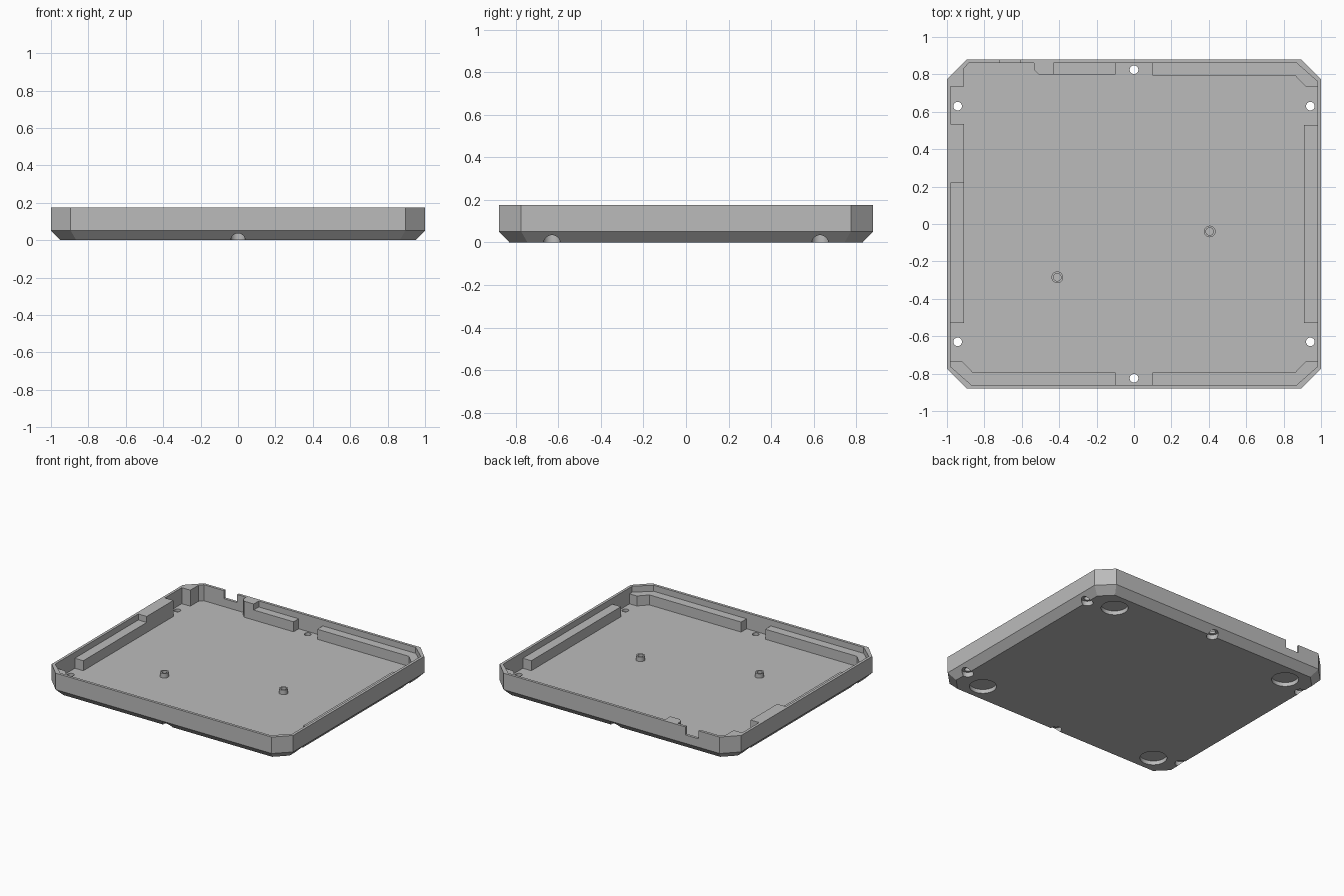
import bpy, bmesh
from mathutils import Matrix

cube = bpy.data.objects.get("Cube")
if cube:
    bpy.data.objects.remove(cube, do_unlink=True)

grey = bpy.data.materials.new("light_grey")
grey.use_nodes = True
colour = (0.5, 0.5, 0.5, 1)
grey.diffuse_color = colour
grey.node_tree.nodes["Principled BSDF"].inputs["Base Color"].default_value = colour


def add_object(name, bm):
    bmesh.ops.recalc_face_normals(bm, faces=bm.faces[:])
    mesh = bpy.data.meshes.new(name)
    bm.to_mesh(mesh)
    bm.free()
    mesh.materials.append(grey)
    obj = bpy.data.objects.new(name, mesh)
    bpy.context.collection.objects.link(obj)
    return obj


def stack(name, layers):
    """Solid through matching outlines, given as (points, z) layers."""
    bm = bmesh.new()
    rings = [[bm.verts.new((x, y, z)) for x, y in pts] for pts, z in layers]
    n = len(rings[0])
    bm.faces.new(rings[0][::-1])
    bm.faces.new(rings[-1])
    for a, b in zip(rings, rings[1:]):
        for i in range(n):
            j = (i + 1) % n
            bm.faces.new((a[i], a[j], b[j], b[i]))
    return add_object(name, bm)


def prism(name, pts, low, high):
    return stack(name, [(pts, low), (pts, high)])


def cylinder(name, x, y, r, low, high):
    bm = bmesh.new()
    bmesh.ops.create_cone(bm, cap_ends=True, segments=40, radius1=r, radius2=r,
                          depth=high - low,
                          matrix=Matrix.Translation((x, y, (low + high) / 2)))
    return add_object(name, bm)


def cut(obj, cutter):
    mod = obj.modifiers.new("cut", 'BOOLEAN')
    mod.operation = 'DIFFERENCE'
    mod.solver = 'EXACT'
    mod.object = cutter
    bpy.context.view_layer.objects.active = obj
    bpy.ops.object.modifier_apply(modifier=mod.name)
    bpy.data.objects.remove(cutter, do_unlink=True)


def octagon(hx, hy, cx, cy):
    return [(-hx + cx, -hy), (hx - cx, -hy), (hx, -hy + cy), (hx, hy - cy),
            (hx - cx, hy), (-hx + cx, hy), (-hx, hy - cy), (-hx, -hy + cy)]


RIM, LEDGE, FLOOR = 0.175, 0.13, 0.055

# Tray body with cut corners and a sloped lower edge
outer = octagon(1, 0.88, 0.105, 0.105)
base = octagon(0.95, 0.83, 0.085, 0.085)
tray = stack("tray", [(base, 0), (outer, 0.052), (outer, RIM)])

# Full-height blocks in the back left corner
back_block = [(-0.51, 0.80), (-0.535, 0.825), (-0.535, 0.86)]
corner_block = [(-0.885, 0.86), (-0.91, 0.83), (-0.91, 0.735),
                (-0.98, 0.735), (-0.98, 0.535), (-0.91, 0.535)]

# Cavity above the ledges
upper = octagon(0.98, 0.86, 0.11, 0.097)
upper = (upper[:5] + [(-0.43, 0.86), (-0.43, 0.80)] + back_block + corner_block
         + [(-0.91, 0.22), (-0.98, 0.22), upper[-1]])
cut(tray, prism("upper_cavity", upper, LEDGE, 0.3))

# Cavity between the ledges, down to the floor
quarter = [(0.10, -0.86), (0.10, -0.795), (0.86, -0.795), (0.92, -0.732),
           (0.98, -0.732), (0.98, -0.53), (0.91, -0.53)]
lower = (quarter + [(x, -y) for x, y in reversed(quarter)]
         + [(-0.10, 0.86), (-0.10, 0.80)] + back_block + corner_block
         + [(-x, y) for x, y in reversed(quarter)])
cut(tray, prism("lower_cavity", lower, FLOOR, 0.3))

# Cable notch in the back wall
notch = [(-0.72, 0.85), (-0.61, 0.85), (-0.61, 0.9), (-0.72, 0.9)]
cut(tray, prism("notch", notch, 0.115, 0.3))

# Screw holes with wider recesses below
holes = [(0, s * 0.825) for s in (-1, 1)]
holes += [(sx * 0.943, sy * 0.63) for sx in (-1, 1) for sy in (-1, 1)]
for x, y in holes:
    cut(tray, cylinder("screw_hole", x, y, 0.023, -0.1, 0.1))
    cut(tray, cylinder("screw_recess", x, y, 0.04, -0.1, 0.035))

# Round foot recesses underneath
for sx in (-1, 1):
    for sy in (-1, 1):
        cut(tray, cylinder("foot_recess", sx * 0.755, sy * 0.695, 0.092, -0.1, 0.03))

# Hollow standoffs on the floor
parts = [tray]
for side, x, y in (("left", 0.405, -0.04), ("right", -0.41, -0.285)):
    post = cylinder(side + "_standoff", x, y, 0.031, FLOOR, 0.088)
    cut(post, cylinder("bore", x, y, 0.02, FLOOR + 0.005, 0.2))
    parts.append(post)

for obj in parts:
    bpy.ops.object.select_all(action='DESELECT')
    obj.select_set(True)
    bpy.context.view_layer.objects.active = obj
    bpy.ops.object.shade_smooth_by_angle()
